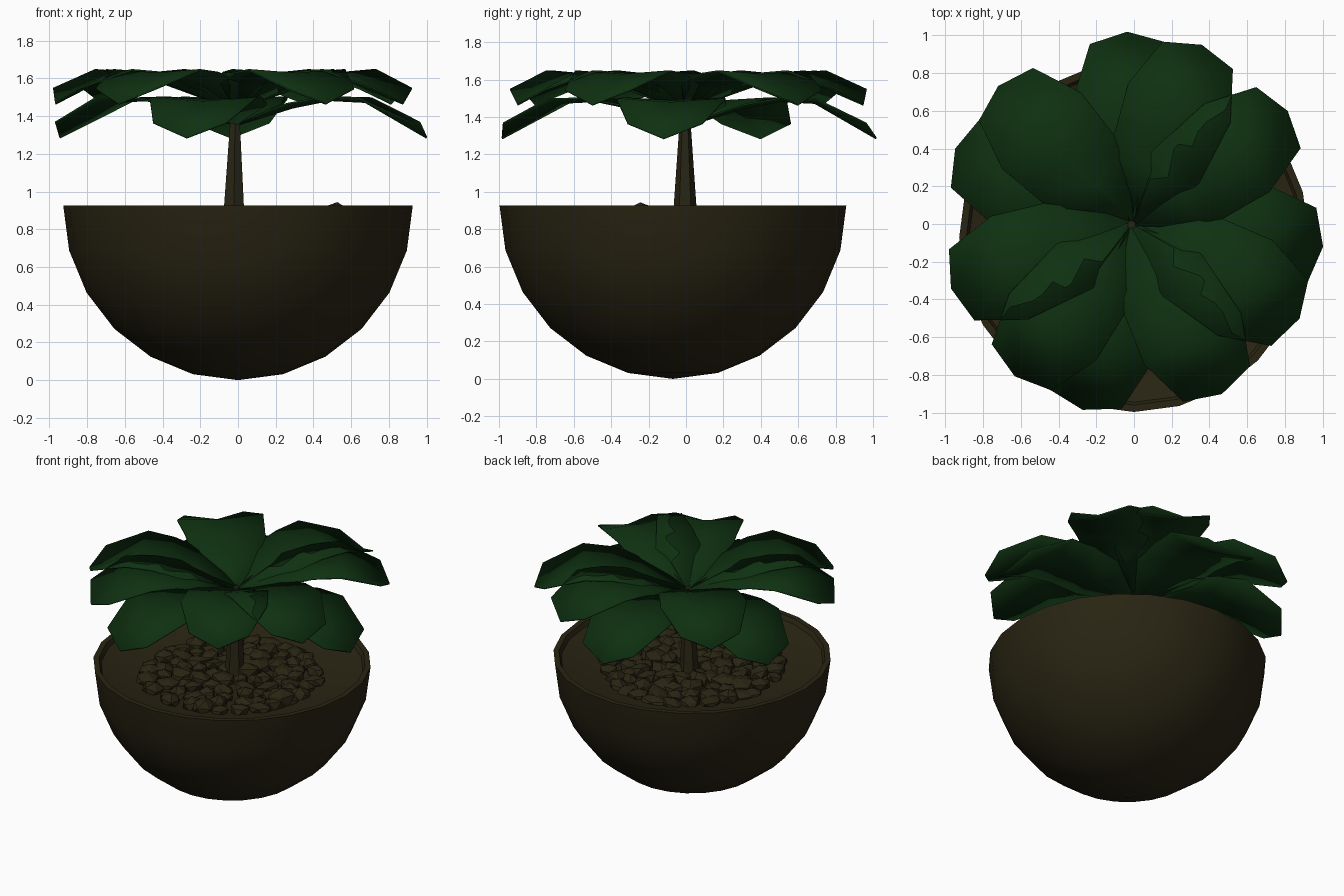
import bpy, bmesh, math, random
from mathutils import Vector, Matrix

cube = bpy.data.objects.get("Cube")
if cube:
    bpy.data.objects.remove(cube, do_unlink=True)

random.seed(4)
POT_Y = -0.07


def material(name, rgb):
    m = bpy.data.materials.new(name)
    m.use_nodes = True
    m.diffuse_color = (*rgb, 1)
    bsdf = m.node_tree.nodes["Principled BSDF"]
    bsdf.inputs["Base Color"].default_value = (*rgb, 1)
    bsdf.inputs["Roughness"].default_value = 0.8
    return m


green = material("leaf green", (0.0045, 0.03, 0.0055))
brown = material("earth brown", (0.022, 0.018, 0.0065))


def add_object(name, bm, mat, smooth=None):
    mesh = bpy.data.meshes.new(name)
    bm.to_mesh(mesh)
    bm.free()
    mesh.materials.append(mat)
    ob = bpy.data.objects.new(name, mesh)
    bpy.context.collection.objects.link(ob)
    if smooth:
        bpy.ops.object.select_all(action='DESELECT')
        ob.select_set(True)
        bpy.context.view_layer.objects.active = ob
        bpy.ops.object.shade_smooth_by_angle(angle=math.radians(smooth))
    return ob


def lathe(name, profile, mat, segments, smooth):
    """Spin (radius, height) points around the vertical axis."""
    bm = bmesh.new()
    verts = [bm.verts.new((r, 0, z)) for r, z in profile]
    edges = [bm.edges.new(pair) for pair in zip(verts, verts[1:])]
    bmesh.ops.spin(bm, geom=verts + edges, cent=(0, 0, 0), axis=(0, 0, 1),
                   angle=math.tau, steps=segments, use_merge=True)
    bmesh.ops.remove_doubles(bm, verts=bm.verts, dist=0.0005)
    bmesh.ops.recalc_face_normals(bm, faces=bm.faces)
    bmesh.ops.translate(bm, verts=bm.verts, vec=(0, POT_Y, 0))
    return add_object(name, bm, mat, smooth)


# Half-sphere pot with a thin rim and a shallow dish of soil
R = 0.927
steps = [math.radians(15 * i) for i in range(7)]
outer = [(R * math.sin(a), R * (1 - math.cos(a))) for a in steps]
inside = [(0.89, R), (0.875, 0.895), (0.6, 0.82), (0, 0.81)]
lathe("pot", outer + inside, brown, 24, 35)

# Pebbles filling the dish: squashed, roughened low-poly stones
bm = bmesh.new()


def pebble(pos, size, height):
    made = bmesh.ops.create_icosphere(bm, subdivisions=1, radius=1)["verts"]
    for v in made:
        v.co *= random.uniform(0.82, 1.12)
    shape = (Matrix.Translation(pos)
             @ Matrix.Rotation(random.uniform(0, math.tau), 4, 'Z')
             @ Matrix.Rotation(random.uniform(-0.3, 0.3), 4, 'X')
             @ Matrix.Diagonal((size * random.uniform(1, 1.4), size, height, 1)))
    bmesh.ops.transform(bm, matrix=shape, verts=made)


for ring, count in enumerate((5, 11, 17, 23, 29)):
    for i in range(count):
        a = math.tau * (i + random.uniform(-0.25, 0.25)) / count
        r = 0.1 + 0.112 * ring + random.uniform(-0.025, 0.025)
        pos = Vector((r * math.cos(a), POT_Y + r * math.sin(a),
                      0.825 + random.uniform(-0.01, 0.015)))
        pebble(pos, random.uniform(0.06, 0.085), random.uniform(0.04, 0.06))
pebble(Vector((0.52, -0.24, 0.87)), 0.08, 0.075)
add_object("pebbles", bm, brown)

# Tapering trunk
bm = bmesh.new()
trunk = bmesh.ops.create_cone(bm, cap_ends=True, segments=6, radius1=0.07,
                              radius2=0.024, depth=0.66)["verts"]
bmesh.ops.translate(bm, verts=trunk, vec=(-0.015, -0.005, 1.12))
for v in trunk:
    if v.co.z < 1:
        v.co.x -= 0.008
add_object("trunk", bm, brown)

# Leaf rows: distance out, half width, mid height, edge height
UPPER = [(0.01, 0.02, 1.44, 1.45), (0.3, 0.25, 1.55, 1.58),
         (0.5, 0.27, 1.61, 1.635), (0.69, 0.29, 1.63, 1.65)]
LOWER = [(0.01, 0.02, 1.36, 1.37), (0.3, 0.25, 1.45, 1.47),
         (0.5, 0.27, 1.49, 1.505), (0.69, 0.29, 1.48, 1.5)]


def leaf(name, rows, degrees, side_z, tip_z):
    bm = bmesh.new()
    grid = [[bm.verts.new((u, s * w, edge if s else mid)) for s in (-1, 0, 1)]
            for u, w, mid, edge in rows]
    for a, b in zip(grid, grid[1:]):
        for k in (0, 1):
            bm.faces.new((a[k], b[k], b[k + 1], a[k + 1]))
    # Blunt three-point end that droops
    tip = bm.verts.new((1.02, 0, tip_z))
    left, right = (bm.verts.new((0.96, s * 0.2, side_z)) for s in (-1, 1))
    last = grid[-1]
    bm.faces.new((last[0], left, tip, last[1]))
    bm.faces.new((last[1], tip, right, last[2]))
    bmesh.ops.rotate(bm, verts=bm.verts, cent=(0, 0, 0),
                     matrix=Matrix.Rotation(math.radians(degrees), 3, 'Z'))
    bmesh.ops.translate(bm, verts=bm.verts, vec=(-0.01, 0, 0))
    ob = add_object(name, bm, green, 30)
    solid = ob.modifiers.new("thickness", 'SOLIDIFY')
    solid.thickness = 0.01
    solid.offset = -1


# Eleven evenly fanned leaves; four of them hang lower
for i in range(11):
    angle = 36 + i * 360 / 11
    if i in (2, 4, 7, 10):
        leaf(f"lower_leaf_{i}", LOWER, angle - 10, 1.37, 1.29)
    else:
        leaf(f"upper_leaf_{i}", UPPER, angle, 1.55, 1.47)
